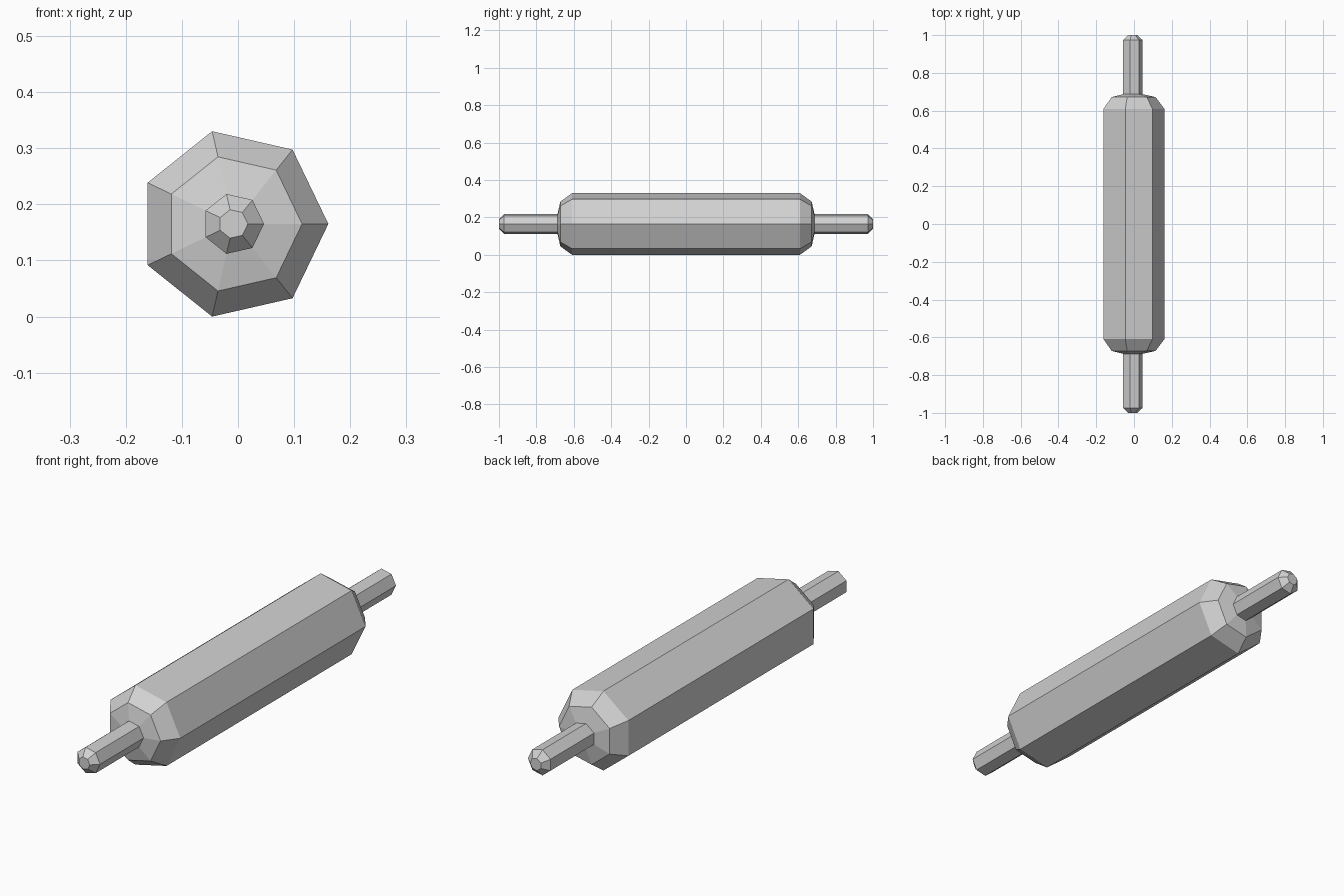
import bpy
import bmesh
from math import cos, sin, pi

cube = bpy.data.objects.get("Cube")
if cube:
    bpy.data.objects.remove(cube, do_unlink=True)

SIDES = 7
RADIUS = 0.1694
# A point-right heptagon is off-centre, so shift its axis to centre the bounds
AXIS_X = -RADIUS * (1 - cos(pi / SIDES)) / 2
AXIS_Z = RADIUS * sin(4 * pi / SIDES)

grey = bpy.data.materials.new("plain_grey")
grey.use_nodes = True
colour = (0.64, 0.64, 0.64, 1)
grey.diffuse_color = colour
grey.node_tree.nodes["Principled BSDF"].inputs["Base Color"].default_value = colour


def lathe(name, profile, cap_end=False):
    """Loft heptagonal rings along y from (y, radius) pairs."""
    bm = bmesh.new()
    rings = []
    for y, radius in profile:
        angles = [2 * pi * i / SIDES for i in range(SIDES)]
        rings.append([bm.verts.new((AXIS_X + radius * cos(a), y, AXIS_Z + radius * sin(a)))
                      for a in angles])
    for a, b in zip(rings, rings[1:]):
        for i in range(SIDES):
            j = (i + 1) % SIDES
            # Wind outward whichever way the profile runs along y
            quad = (a[i], b[i], b[j], a[j])
            bm.faces.new(quad if profile[-1][0] > profile[0][0] else quad[::-1])
    if cap_end:
        end = rings[-1]
        bm.faces.new(end[::-1] if profile[-1][0] > profile[0][0] else end)
    mesh = bpy.data.meshes.new(name)
    bm.to_mesh(mesh)
    bm.free()
    mesh.materials.append(grey)
    obj = bpy.data.objects.new(name, mesh)
    bpy.context.collection.objects.link(obj)
    return obj


# Roller with bevelled rims and shallow sloping shoulders
NECK = (0.687, 0.0547)
half = [(0.609, RADIUS), (0.672, 0.1226), NECK]
lathe("roller", [(-y, r) for y, r in reversed(half)] + half)

# Handles with chamfered tips
grip = [NECK, (0.973, 0.0547), (1.0, 0.026)]
for name, side in (("front_handle", -1), ("back_handle", 1)):
    lathe(name, [(side * y, r) for y, r in grip], cap_end=True)
